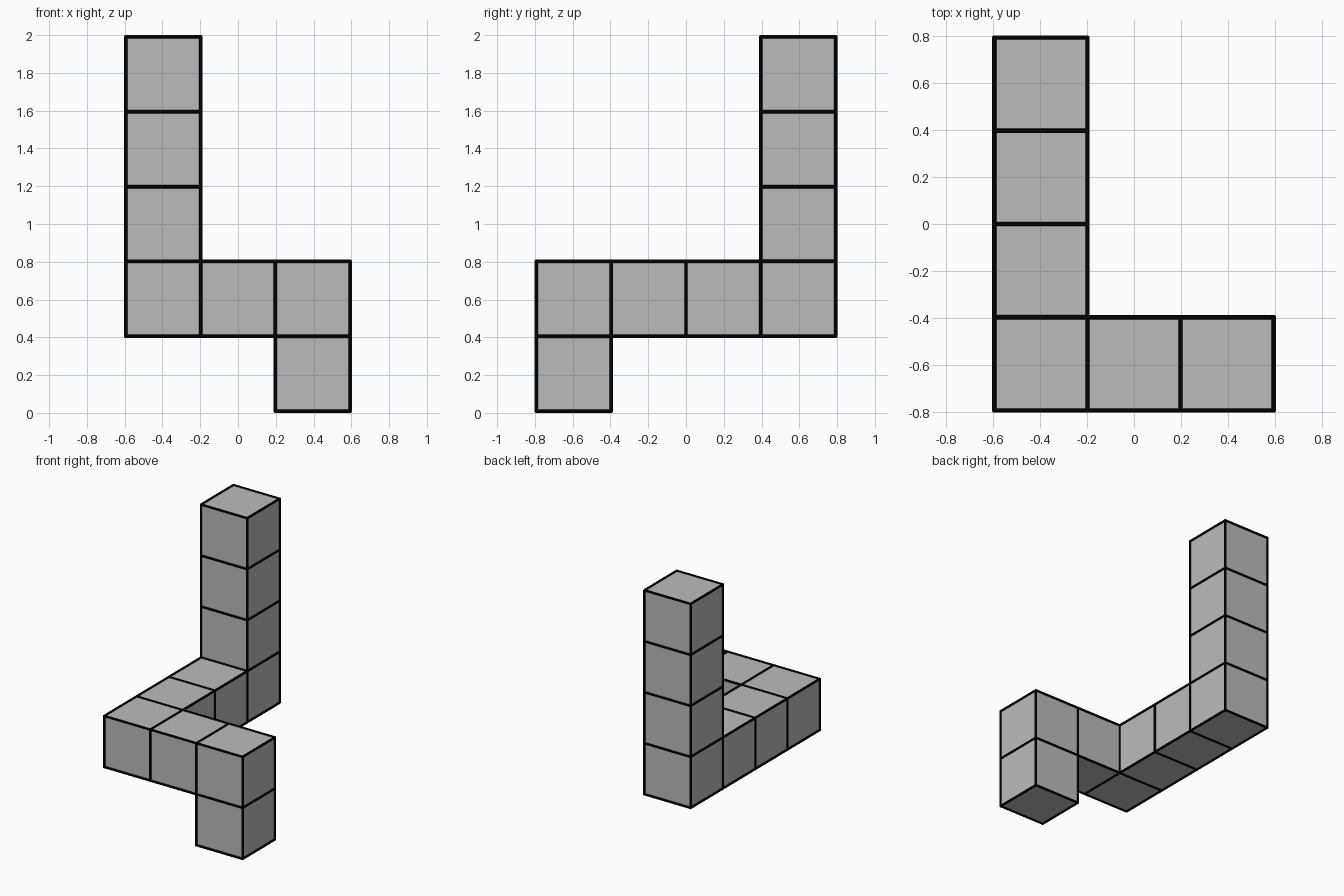
import bpy
import bmesh
from mathutils import Matrix, Vector

if "Cube" in bpy.data.objects:
    bpy.data.objects.remove(bpy.data.objects["Cube"], do_unlink=True)

RADIUS = 0.009                    # edge bar radius
SIZE = (2 - 2 * RADIUS) / 5       # block side, five blocks tall

# Block cells: floor arm, tower, side arm, foot
cells = [(0, y, 1) for y in range(4)]
cells += [(0, 3, z) for z in (2, 3, 4)]
cells += [(1, 0, 1), (2, 0, 1), (2, 0, 0)]


def material(name, value):
    mat = bpy.data.materials.new(name)
    mat.use_nodes = True
    colour = (value, value, value, 1)
    mat.diffuse_color = colour
    mat.node_tree.nodes["Principled BSDF"].inputs["Base Color"].default_value = colour
    return mat


def add_object(name, bm, mat):
    mesh = bpy.data.meshes.new(name)
    bm.to_mesh(mesh)
    bm.free()
    mesh.materials.append(mat)
    obj = bpy.data.objects.new(name, mesh)
    bpy.context.collection.objects.link(obj)
    return obj


def centre(cell):
    x, y, z = cell
    return Vector((x - 1, y - 1.5, z + 0.5)) * SIZE + Vector((0, 0, RADIUS))


# Blocks, keeping only the faces not shared with a neighbour
blocks = bmesh.new()
for cell in cells:
    middle = centre(cell)
    made = bmesh.ops.create_cube(blocks, size=SIZE, matrix=Matrix.Translation(middle))
    faces = {f for v in made["verts"] for f in v.link_faces}
    shared = []
    for face in faces:
        step = (face.calc_center_median() - middle) * 2 / SIZE
        if tuple(round(c + s) for c, s in zip(cell, step)) in cells:
            shared.append(face)
    bmesh.ops.delete(blocks, geom=shared, context="FACES_ONLY")
bmesh.ops.remove_doubles(blocks, verts=blocks.verts, dist=0.001)

# Dark round bars along every block edge
bars = bmesh.new()
for edge in blocks.edges:
    a, b = (v.co for v in edge.verts)
    turn = (b - a).to_track_quat("Z", "Y").to_matrix().to_4x4()
    bmesh.ops.create_cone(bars, cap_ends=True, segments=8,
                          radius1=RADIUS, radius2=RADIUS, depth=SIZE + RADIUS,
                          matrix=Matrix.Translation((a + b) / 2) @ turn)

add_object("blocks", blocks, material("mid grey", 0.5))
add_object("edge_bars", bars, material("black", 0.002))
